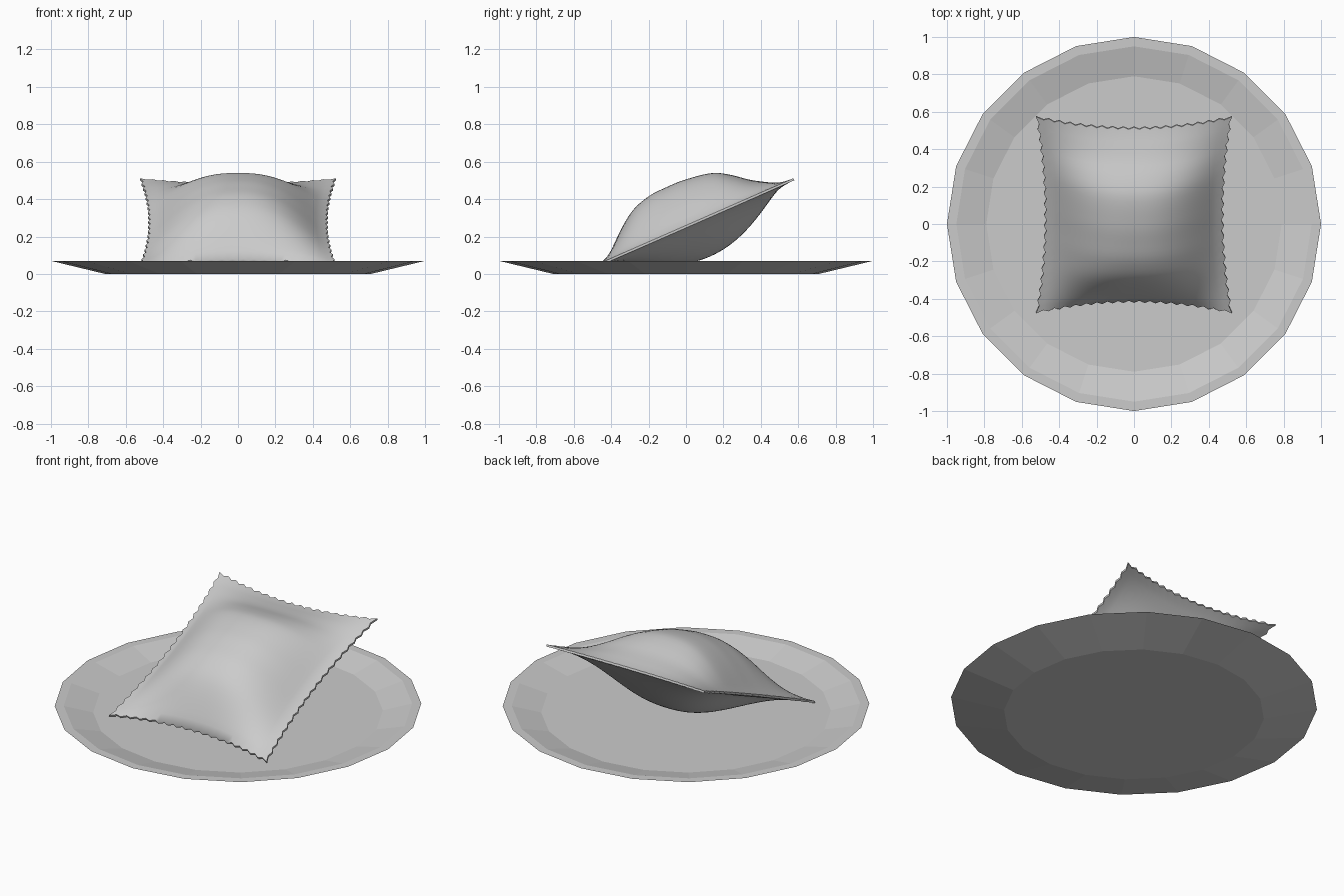
import bpy, bmesh, math
from mathutils import Matrix, Vector

if "Cube" in bpy.data.objects:
    bpy.data.objects.remove(bpy.data.objects["Cube"])


def make_object(name, bm):
    bmesh.ops.recalc_face_normals(bm, faces=bm.faces)
    mesh = bpy.data.meshes.new(name)
    bm.to_mesh(mesh)
    bm.free()
    obj = bpy.data.objects.new(name, mesh)
    bpy.context.collection.objects.link(obj)
    return obj


# Plate: faceted 20-sided lathe with a flat rim and sunken floor
SIDES = 20
profile = [(0.71, 0.0), (1.0, 0.07), (0.95, 0.07), (0.79, 0.03)]
bm = bmesh.new()
rings = [[bm.verts.new((r * math.cos(2 * math.pi * k / SIDES),
                        r * math.sin(2 * math.pi * k / SIDES), z))
          for k in range(SIDES)] for r, z in profile]
for a, b in zip(rings, rings[1:]):
    for k in range(SIDES):
        m = (k + 1) % SIDES
        bm.faces.new((a[k], a[m], b[m], b[k]))
bm.faces.new(rings[0])
bm.faces.new(rings[-1])
make_object("plate", bm)

# Stuffed pasta pillow: two puffed sheets joined along a zigzag edge
N = 36
LIP = 0.006
TOP = [(-1, 0), (-0.93, 0.045), (-0.6, 0.177), (-0.35, 0.222), (-0.12, 0.229),
       (0.08, 0.226), (0.39, 0.198), (0.56, 0.148), (0.72, 0.085),
       (0.9, 0.03), (1, 0)]


def top_height(t):
    # Smooth (cubic Hermite) interpolation of the upper centre line
    slopes = []
    for k in range(len(TOP)):
        a, b = TOP[max(k - 1, 0)], TOP[min(k + 1, len(TOP) - 1)]
        slopes.append((b[1] - a[1]) / (b[0] - a[0]))
    for k in range(len(TOP) - 1):
        (x0, y0), (x1, y1) = TOP[k], TOP[k + 1]
        if t <= x1 + 1e-9:
            d = x1 - x0
            f = (t - x0) / d
            return (y0 * (1 + 2 * f) * (1 - f) ** 2 + slopes[k] * d * f * (1 - f) ** 2
                    + y1 * f * f * (3 - 2 * f) + slopes[k + 1] * d * f * f * (f - 1))
    return 0.0


def bottom_height(t):
    return 0.192 * max(0.0, 1 - t * t) ** 1.25


def across(s):
    return max(0.0, 1 - abs(s) ** 2.4) ** 1.35


def tooth(k):
    return 0.026 * abs((k % 4) - 2) / 2 - 0.013


tilt = Matrix.Translation(Vector((0, 0.05, 0.275))) @ Matrix.Rotation(math.radians(23.7), 4, 'X')
bm = bmesh.new()
sheets = []
for sign, height in ((1, top_height), (-1, bottom_height)):
    grid = []
    for i in range(N + 1):
        row = []
        for j in range(N + 1):
            s, t = 2 * i / N - 1, 2 * j / N - 1
            x = s * (0.512 - 0.045 * (1 - t * t))
            y = t * (0.562 - 0.062 * (1 - s * s))
            if i in (0, N):
                x += math.copysign(tooth(j), s)
            if j in (0, N):
                y += math.copysign(tooth(i), t)
            z = sign * (LIP + height(t) * across(s))
            row.append(bm.verts.new(tilt @ Vector((x, y, z))))
        grid.append(row)
    for i in range(N):
        for j in range(N):
            bm.faces.new((grid[i][j], grid[i + 1][j], grid[i + 1][j + 1], grid[i][j + 1]))
    sheets.append(grid)

# Cut edge between the two sheets
border = ([(i, 0) for i in range(N)] + [(N, j) for j in range(N)]
          + [(i, N) for i in range(N, 0, -1)] + [(0, j) for j in range(N, 0, -1)])
up, low = sheets
for (a, b), (c, d) in zip(border, border[1:] + border[:1]):
    bm.faces.new((up[a][b], low[a][b], low[c][d], up[c][d]))
pillow = make_object("pasta_pillow", bm)
bpy.context.view_layer.objects.active = pillow
pillow.select_set(True)
bpy.ops.object.shade_smooth_by_angle(angle=math.radians(50))
